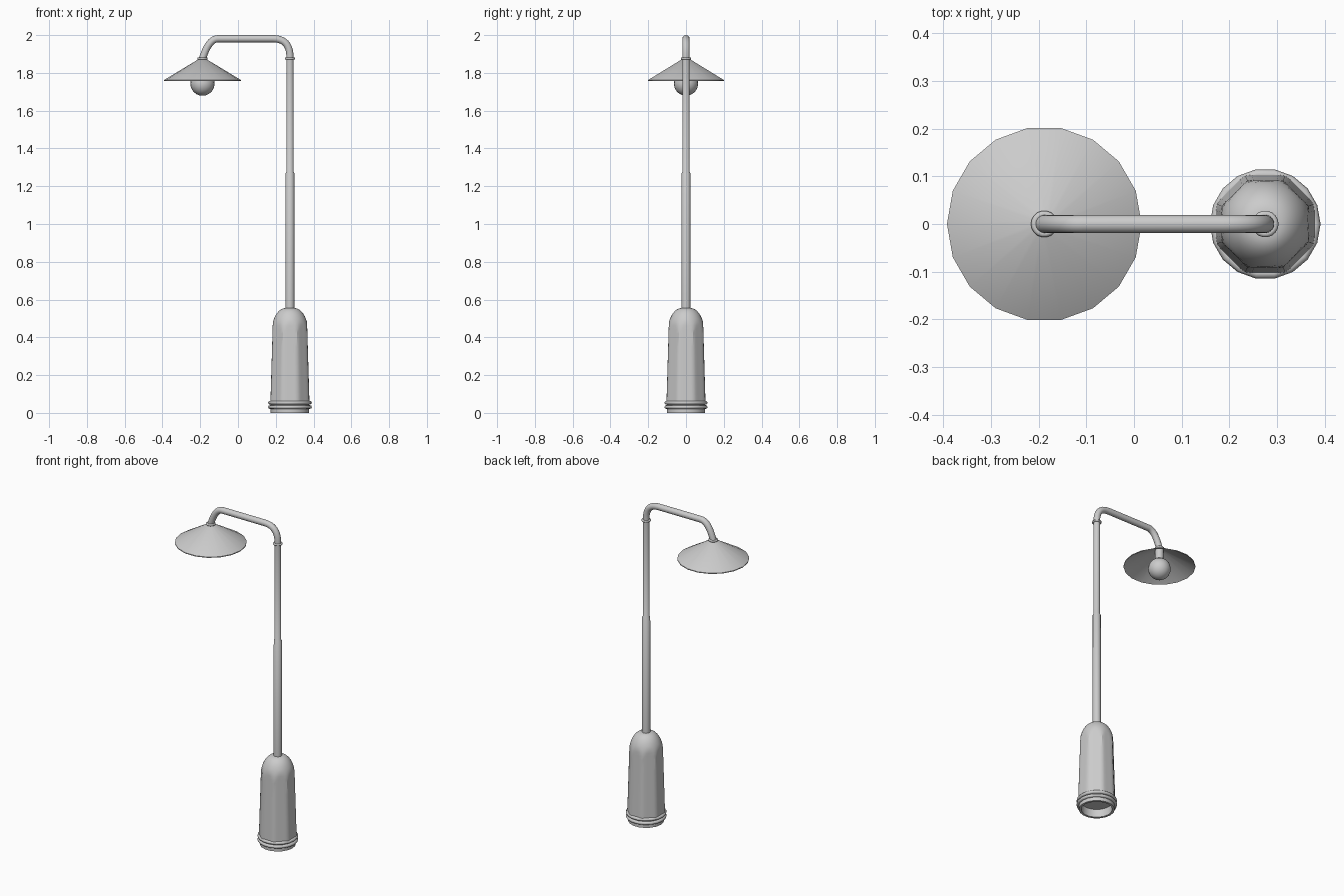
import bpy, bmesh, math
from mathutils import Vector

cube = bpy.data.objects.get("Cube")
if cube:
    bpy.data.objects.remove(cube)

POST_X, LAMP_X = 0.275, -0.188

grey = bpy.data.materials.new("grey_metal")
grey.use_nodes = True
grey.diffuse_color = (0.6, 0.6, 0.6, 1)
grey.node_tree.nodes["Principled BSDF"].inputs["Base Color"].default_value = (0.6, 0.6, 0.6, 1)


def finish(name, bm, angle=35):
    bmesh.ops.recalc_face_normals(bm, faces=bm.faces)
    mesh = bpy.data.meshes.new(name)
    bm.to_mesh(mesh)
    bm.free()
    mesh.materials.append(grey)
    obj = bpy.data.objects.new(name, mesh)
    bpy.context.collection.objects.link(obj)
    bpy.ops.object.select_all(action='DESELECT')
    obj.select_set(True)
    bpy.context.view_layer.objects.active = obj
    bpy.ops.object.shade_smooth_by_angle(angle=math.radians(angle))
    return obj


def loft(name, rings, cap_start=False, cap_end=False, closed=False, angle=35):
    """Bridge a list of point rings into a skin."""
    bm = bmesh.new()
    loops = [[bm.verts.new(p) for p in ring] for ring in rings]
    n = len(loops[0])
    pairs = list(zip(loops, loops[1:]))
    if closed:
        pairs.append((loops[-1], loops[0]))
    for a, b in pairs:
        for i in range(n):
            j = (i + 1) % n
            bm.faces.new((a[i], a[j], b[j], b[i]))
    if cap_start:
        bm.faces.new(loops[0])
    if cap_end:
        bm.faces.new(loops[-1])
    return finish(name, bm, angle)


def lathe(name, x, profile, sides=18, **options):
    turns = [math.tau * i / sides for i in range(sides)]
    rings = [[(x + r * math.cos(t), r * math.sin(t), z) for t in turns]
             for r, z in profile]
    return loft(name, rings, **options)


def ring_band(name, x, z, radius, minor, height):
    turns = [math.tau * i / 8 for i in range(8)]
    profile = [(radius + minor * math.cos(t), z + height * math.sin(t)) for t in turns]
    return lathe(name, x, profile, closed=True, angle=60)


# Pedestal: a domed body trimmed by eight slightly sloping flat panels
def dome_radius(z):
    if z < 0.42:
        return 0.111 - 0.03 * z
    u = min(1, (z - 0.42) / 0.135)
    return 0.024 + 0.0744 * math.sqrt(1 - u * u)


def panel_radius(z, turn):
    step = math.tau / 8
    offset = (turn + step / 2) % step - step / 2
    return (0.105 - 0.030 * z) / math.cos(offset)


heights = [0.05, 0.2, 0.35] + [0.42 + 0.135 * math.sin(math.pi / 2 * i / 10) for i in range(11)]
body_turns = [math.tau * i / 48 for i in range(48)]
body = []
for z in heights:
    ring = []
    for t in body_turns:
        r = min(dome_radius(z), panel_radius(z, t))
        ring.append((POST_X + r * math.cos(t), r * math.sin(t), z))
    body.append(ring)
loft("pedestal", body, cap_start=True, cap_end=True, angle=30)

# Foot: hollow collar with two rounded bands
lathe("foot", POST_X, [(0.088, 0.05), (0.088, 0), (0.102, 0), (0.102, 0.06), (0.088, 0.06)])
for label, z in (("lower", 0.031), ("upper", 0.054)):
    ring_band(label + "_foot_band", POST_X, z, 0.105, 0.011, 0.010)

# Post in two stepped sections
lathe("post", POST_X, [(0.024, 0.54), (0.023, 1.27), (0.0195, 1.275), (0.0195, 1.88)],
      cap_start=True, cap_end=True)
ring_band("post_collar", POST_X, 1.876, 0.021, 0.007, 0.006)


# Bent arm: a round tube swept along a path
def bend(p0, p1, p2, steps=10):
    a, b, c = map(Vector, (p0, p1, p2))
    return [a * (1 - t) ** 2 + b * (2 * t * (1 - t)) + c * t ** 2
            for t in (i / steps for i in range(steps + 1))]


path = bend((POST_X, 0, 1.885), (POST_X, 0, 1.981), (0.185, 0, 1.981))
path += bend((-0.105, 0, 1.981), (-0.155, 0, 1.981), (LAMP_X, 0, 1.875))
path = [Vector((POST_X, 0, 1.87))] + path
tube = []
for i, p in enumerate(path):
    tangent = (path[min(i + 1, len(path) - 1)] - path[max(i - 1, 0)]).normalized()
    side = Vector((0, 1, 0))
    up = tangent.cross(side)
    tube.append([p + (side * math.cos(t) + up * math.sin(t)) * 0.019
                 for t in (math.tau * k / 16 for k in range(16))])
loft("arm", tube, cap_start=True, cap_end=True, angle=50)

# Conical shade with thin rim, its collar, socket and bulb
lathe("shade", LAMP_X, [(0.022, 1.872), (0.204, 1.762), (0.204, 1.757), (0.018, 1.868)],
      cap_start=True, cap_end=True)
ring_band("shade_collar", LAMP_X, 1.876, 0.021, 0.007, 0.006)
lathe("socket", LAMP_X, [(0.024, 1.866), (0.024, 1.79)], cap_end=True)

bm = bmesh.new()
bmesh.ops.create_uvsphere(bm, u_segments=20, v_segments=12, radius=0.064)
bmesh.ops.translate(bm, verts=bm.verts, vec=(LAMP_X, 0, 1.743))
finish("bulb", bm, 60)
